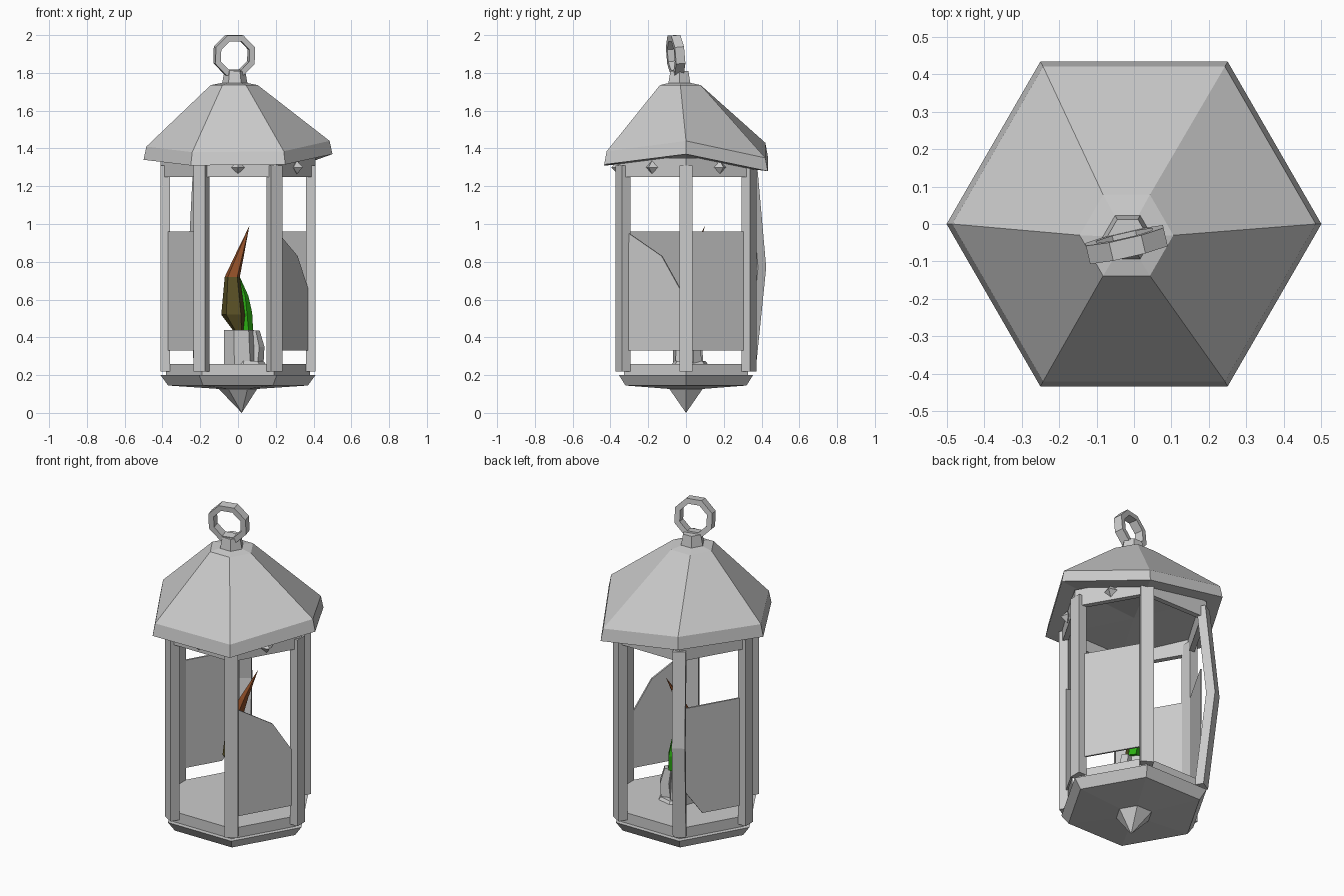
import bpy, bmesh, math
from mathutils import Vector, Matrix

cube = bpy.data.objects.get("Cube")
if cube:
    bpy.data.objects.remove(cube)


def material(name, rgb):
    m = bpy.data.materials.new(name)
    m.use_nodes = True
    m.diffuse_color = (*rgb, 1)
    node = next(n for n in m.node_tree.nodes if n.type == 'BSDF_PRINCIPLED')
    node.inputs["Base Color"].default_value = (*rgb, 1)
    return m


GREY = material("pale_grey", (0.6, 0.6, 0.6))
OLIVE = material("dark_olive", (0.10, 0.08, 0.018))
RUST = material("rust_orange", (0.27, 0.075, 0.02))
GREEN = material("bright_green", (0.025, 0.42, 0.006))


def polar(radius, degrees, z=0.0):
    a = math.radians(degrees)
    return Vector((radius * math.cos(a), radius * math.sin(a), z))


def ring(sides, radius, z, x=0.0, y=0.0, phase=0.0):
    return [polar(radius, phase + 360 * i / sides, z) + Vector((x, y, 0))
            for i in range(sides)]


def loft(name, rings, mats=(GREY,), wrap=False):
    """Skin rings of points; wrap joins the last ring to the first."""
    bm = bmesh.new()
    rows = [[bm.verts.new(p) for p in r] for r in rings]
    n = len(rows[0])
    pairs = list(zip(rows, rows[1:] + rows[:1]))
    for a, b in pairs if wrap else pairs[:-1]:
        for i in range(n):
            j = (i + 1) % n
            bm.faces.new((a[i], a[j], b[j], b[i]))
    if not wrap:
        bm.faces.new(rows[0])
        bm.faces.new(rows[-1])
    bmesh.ops.remove_doubles(bm, verts=bm.verts[:], dist=0.0001)
    bmesh.ops.recalc_face_normals(bm, faces=bm.faces[:])
    me = bpy.data.meshes.new(name)
    bm.to_mesh(me)
    bm.free()
    for m in mats:
        me.materials.append(m)
    ob = bpy.data.objects.new(name, me)
    bpy.context.scene.collection.objects.link(ob)
    return ob


# Base tray with raised floor, and the spike below it
loft("base", [ring(6, 0, 0.12), ring(6, 0.37, 0.145), ring(6, 0.41, 0.2),
              ring(6, 0.38, 0.2), ring(6, 0.38, 0.26)])
loft("base_spike", [ring(6, 0, 0.0, 0.02), ring(6, 0.1, 0.125), ring(6, 0, 0.15)])


# Corner posts; the back one on the right-hand side is bowed outwards
def post(name, angle, path):
    out, side = polar(1, angle), polar(1, angle + 90)
    rings = []
    for radius, z in path:
        c = out * radius + Vector((0, 0, z))
        rings.append([c + out * (0.025 * s) + side * (0.035 * t)
                      for s, t in ((-1, -1), (1, -1), (1, 1), (-1, 1))])
    loft(name, rings)


STRAIGHT = [(0.385, 0.22), (0.385, 1.31)]
BOWED = [(0.38, 0.22), (0.445, 0.77), (0.39, 1.31)]
for k in range(6):
    post(f"post_{k + 1}", 60 * k, BOWED if k == 2 else STRAIGHT)

# Frieze under the roof with pointed studs
loft("frieze", [ring(6, 0.41, 1.25), ring(6, 0.41, 1.35),
                ring(6, 0.375, 1.35), ring(6, 0.375, 1.25)], wrap=True)
for angle in (-90, -30, 30):
    p = polar(0.36, angle)
    loft("frieze_stud", [ring(4, r, z, p.x, p.y, angle)
                         for r, z in ((0, 1.265), (0.036, 1.3), (0, 1.335))])

# Sagging roof with uneven eaves
EAVES = (1.37, 1.28, 1.36, 1.34, 1.31, 1.315)


def eave(radius, lift):
    return [polar(radius, 60 * i, z + lift) for i, z in enumerate(EAVES)]


loft("roof", [ring(6, 0, 1.33), eave(0.5, 0), eave(0.485, 0.07),
              ring(6, 0.125, 1.735, -0.02, -0.03),
              ring(6, 0, 1.76, -0.02, -0.035)])

# Roof cap and hanging loop
loft("roof_cap", [ring(6, 0.07, 1.73, -0.017, -0.035),
                  ring(6, 0.055, 1.81, -0.017, -0.035)])
loop = loft("hanging_loop", [ring(8, r, z, phase=22.5) for r, z in
                             ((0.115, -0.025), (0.115, 0.025),
                              (0.083, 0.025), (0.083, -0.025))], wrap=True)
loop.matrix_world = (Matrix.Translation((-0.02, -0.055, 1.893))
                     @ Matrix.Rotation(math.radians(13), 4, 'Z')
                     @ Matrix.Rotation(math.radians(95), 4, 'X'))


# Panes, outlined by fraction along the side and height
def pane(name, side, outline):
    a, b = polar(0.385, 60 * side), polar(0.385, 60 * side + 60)
    out = polar(0.005, 60 * side + 30)
    pts = [a.lerp(b, u) + Vector((0, 0, z)) for u, z in outline]
    loft(name, [[p - out for p in pts], [p + out for p in pts]])


LOW, HIGH = 0.33, 0.96
WHOLE = [(0.08, LOW), (0.92, LOW), (0.92, HIGH), (0.08, HIGH)]
pane("pane_back_left", 0, WHOLE)
pane("pane_front_right", 3, WHOLE)
pane("pane_back_right_chipped", 2, [(0.34, LOW), (0.92, LOW), (0.92, HIGH),
                                    (0.08, HIGH), (0.08, 0.47)])
pane("pane_front_left_broken", 5, [(0.08, LOW), (0.92, LOW), (0.92, 0.65),
                                   (0.62, 0.83), (0.1, 0.95)])

# Candle with a wax puddle and a side drip
loft("wax_puddle", [ring(7, 0.1, 0.255, 0.05, 0.02), ring(7, 0.085, 0.275, 0.05, 0.02)])
loft("candle", [ring(6, 0.085, 0.26, 0.01, 0.01, 10), ring(6, 0.08, 0.44, 0.005, 0.01, 10)])
loft("wax_drip", [ring(5, 0.045, 0.26, 0.09, 0.04), ring(5, 0.04, 0.35, 0.1, 0.04),
                  ring(5, 0.03, 0.435, 0.085, 0.035)])

# Flames: olive below and rust at the tip, with a green one behind
flame = loft("flame", [ring(5, r, z, x, y, 20) for r, z, x, y in
                       ((0.03, 0.44, 0, 0), (0.066, 0.52, -0.025, 0),
                        (0.042, 0.72, -0.03, 0.01), (0.024, 0.84, 0.01, 0.04),
                        (0, 0.99, 0.06, 0.1))], (OLIVE, RUST))
for f in flame.data.polygons:
    f.material_index = int(f.center.z > 0.72)
loft("green_flame", [ring(5, r, z, x, y) for r, z, x, y in
                     ((0.035, 0.44, 0.045, 0.05), (0.04, 0.53, 0.035, 0.055),
                      (0.025, 0.62, 0.03, 0.05), (0, 0.73, 0.005, 0.04))], (GREEN,))
